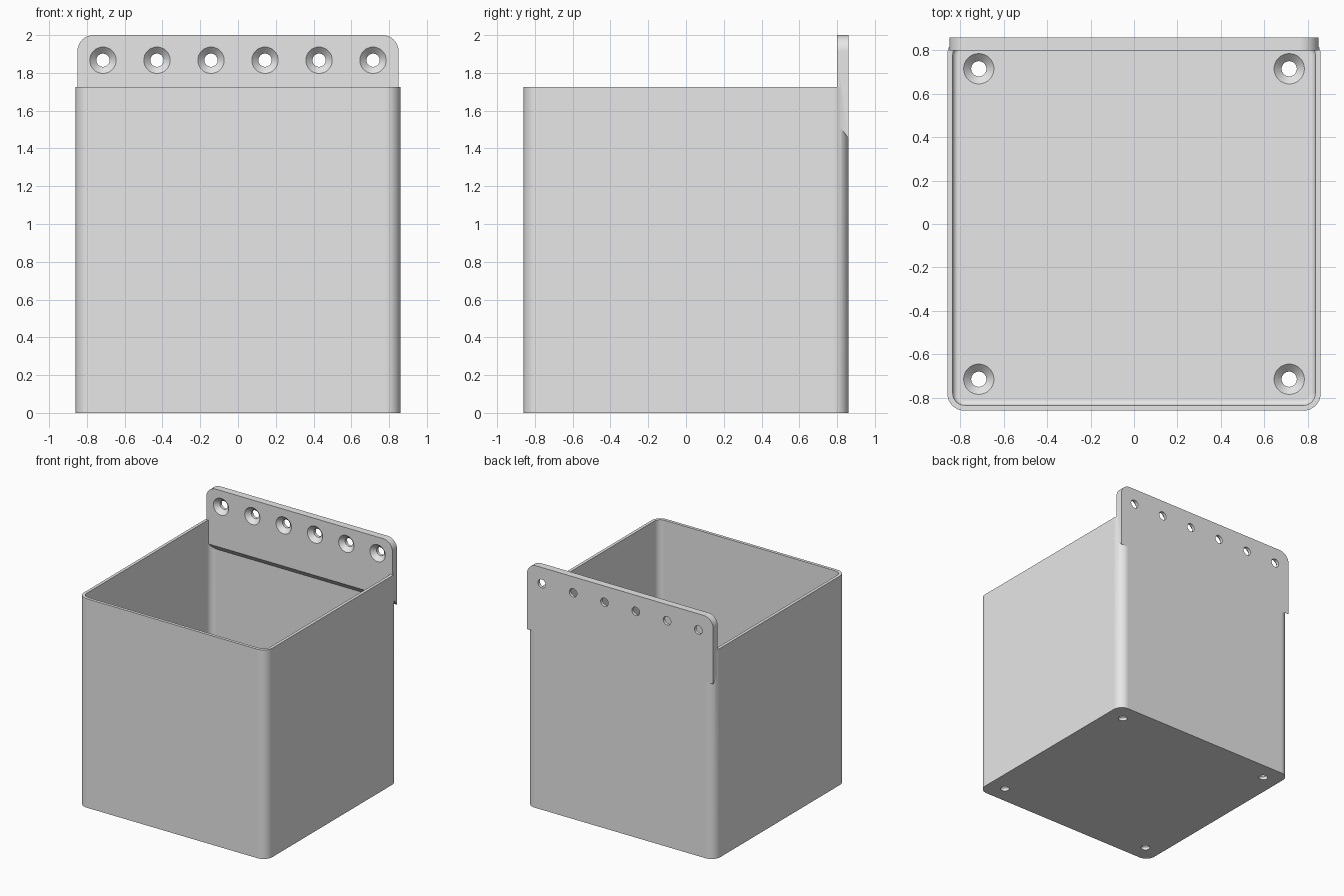
import bpy, bmesh
from math import sin, cos, pi
from mathutils import Matrix, Vector

cube = bpy.data.objects.get("Cube")
if cube:
    bpy.data.objects.remove(cube)

HALF, HEIGHT, WALL, FLOOR = 0.86, 1.725, 0.025, 0.06
RADIUS, FILLET, STEPS = 0.08, 0.025, 8
PLATE_FRONT = 0.80

grey = bpy.data.materials.new("plain grey")
grey.use_nodes = True
grey.diffuse_color = (0.8, 0.8, 0.8, 1)
grey.node_tree.nodes["Principled BSDF"].inputs["Base Color"].default_value = (0.8, 0.8, 0.8, 1)


def rounded_square(inset, z):
    """Ring of points, inset from the outer wall outline."""
    r = RADIUS - inset
    c = HALF - RADIUS
    ring = []
    for k, (sx, sy) in enumerate([(1, 1), (-1, 1), (-1, -1), (1, -1)]):
        for i in range(STEPS + 1):
            a = (k + i / STEPS) * pi / 2
            ring.append((sx * c + r * cos(a), sy * c + r * sin(a), z))
    return ring


def circle(r, z, n=32):
    return [(r * cos(2 * pi * i / n), r * sin(2 * pi * i / n), z) for i in range(n)]


def loft(bm, rings, matrix=Matrix()):
    """Skin a closed solid through the rings and cap both ends."""
    loops = [[bm.verts.new(matrix @ Vector(p)) for p in ring] for ring in rings]
    n = len(loops[0])
    for a, b in zip(loops, loops[1:]):
        for i in range(n):
            j = (i + 1) % n
            bm.faces.new((a[i], a[j], b[j], b[i]))
    bm.faces.new(loops[0][::-1])
    bm.faces.new(loops[-1])


def make(name, bm):
    bmesh.ops.recalc_face_normals(bm, faces=bm.faces)
    mesh = bpy.data.meshes.new(name)
    bm.to_mesh(mesh)
    bm.free()
    mesh.materials.append(grey)
    ob = bpy.data.objects.new(name, mesh)
    bpy.context.collection.objects.link(ob)
    return ob


# Open box with a small fillet round the floor
bm = bmesh.new()
rings = [rounded_square(0, 0), rounded_square(0, HEIGHT), rounded_square(WALL, HEIGHT)]
for i in range(6):
    a = i / 5 * pi / 2
    rings.append(rounded_square(WALL + FILLET * (1 - cos(a)),
                                FLOOR + FILLET * (1 - sin(a))))
loft(bm, rings)
box = make("open_box", bm)

# Mounting plate with a sloped underside and rounded top corners
bm = bmesh.new()
side = [(PLATE_FRONT, 1.53), (HALF, 1.455), (HALF, 2.0), (PLATE_FRONT, 2.0)]
loft(bm, [[(x, y, z) for y, z in side] for x in (-0.85, 0.85)])
corners = [e for e in bm.edges
           if all(v.co.z > 1.99 for v in e.verts)
           and abs(e.verts[0].co.x - e.verts[1].co.x) < 0.01]
bmesh.ops.bevel(bm, geom=corners, offset=0.085, segments=STEPS, profile=0.5, affect='EDGES')
plate = make("mounting_plate", bm)

# Countersunk screw holes in the plate and the floor
bm = bmesh.new()
screw = [circle(0.035, -0.1), circle(0.035, -0.035), circle(0.08, 0.01)]
for i in range(6):
    x = -0.715 + i * 0.286
    loft(bm, screw, Matrix.Translation((x, PLATE_FRONT, 1.867)) @ Matrix.Rotation(pi / 2, 4, 'X'))
for x in (-0.715, 0.715):
    for y in (-0.715, 0.715):
        loft(bm, screw, Matrix.Translation((x, y, FLOOR)))
holes = make("screw_hole_cutters", bm)
holes.hide_render = True

# Fuse the parts, cut the holes, then shade
bpy.ops.object.select_all(action='DESELECT')
bpy.context.view_layer.objects.active = box
box.select_set(True)
for helper, operation in ((plate, 'UNION'), (holes, 'DIFFERENCE')):
    mod = box.modifiers.new(helper.name, 'BOOLEAN')
    mod.object, mod.operation, mod.solver = helper, operation, 'EXACT'
    bpy.ops.object.modifier_apply(modifier=mod.name)
    bpy.data.objects.remove(helper)
box.name = "wall_mounted_box"
bpy.ops.object.shade_smooth_by_angle(angle=pi / 6)
normals = box.modifiers.new("flat_panels", 'WEIGHTED_NORMAL')
normals.keep_sharp = True
